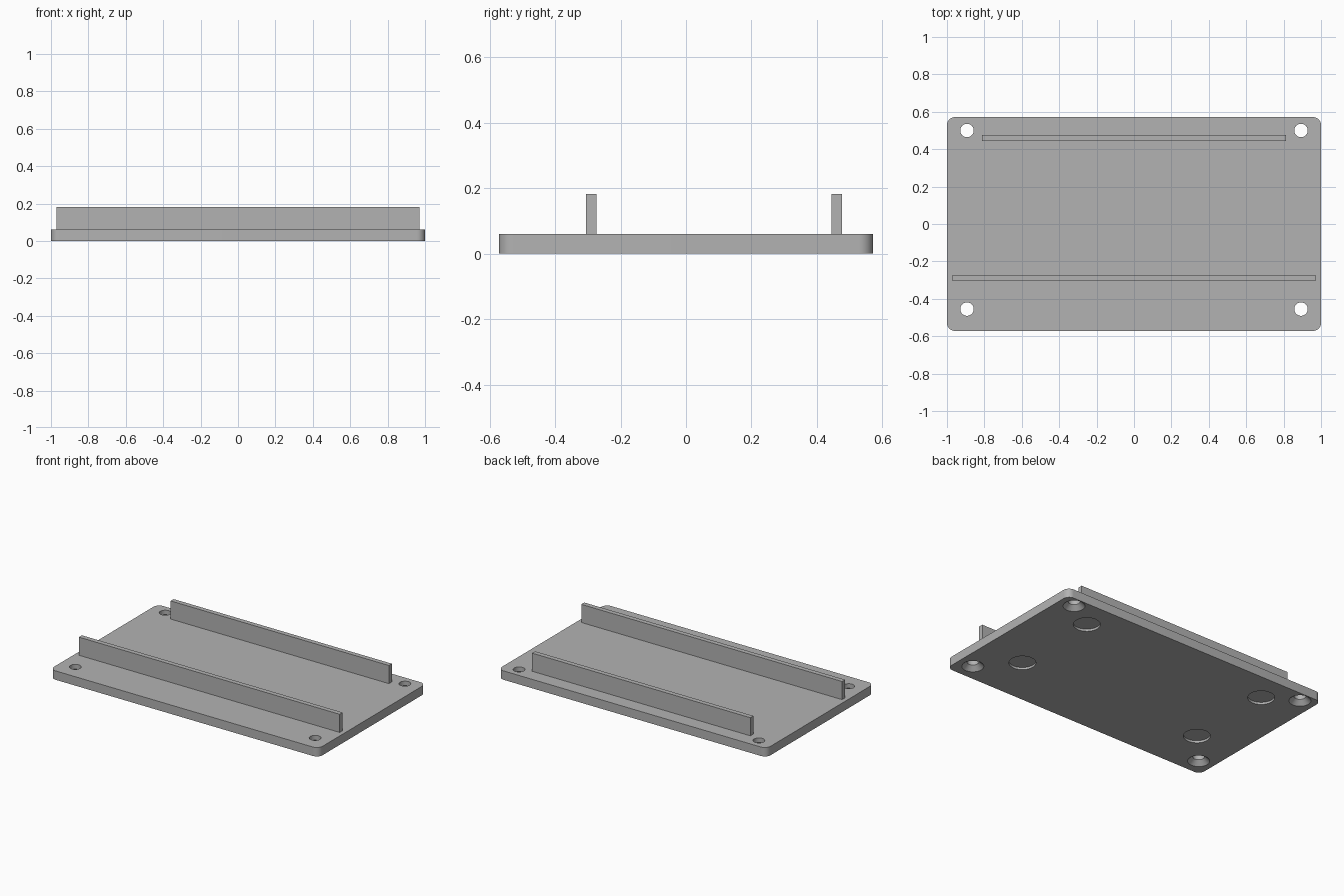
import bpy
import bmesh
import math
from mathutils import Vector

cube = bpy.data.objects.get("Cube")
if cube:
    bpy.data.objects.remove(cube, do_unlink=True)

grey = bpy.data.materials.new("plain grey")
grey.use_nodes = True
colour = (0.45, 0.45, 0.45, 1.0)
grey.diffuse_color = colour
grey.node_tree.nodes["Principled BSDF"].inputs["Base Color"].default_value = colour

THICK = 0.06
WIDTH, DEPTH = 2.0, 1.143


def finish(name, bm):
    bmesh.ops.recalc_face_normals(bm, faces=bm.faces)
    mesh = bpy.data.meshes.new(name)
    bm.to_mesh(mesh)
    bm.free()
    mesh.materials.append(grey)
    obj = bpy.data.objects.new(name, mesh)
    bpy.context.collection.objects.link(obj)
    return obj


def box(bm, size, centre):
    verts = bmesh.ops.create_cube(bm, size=1)["verts"]
    bmesh.ops.scale(bm, vec=size, verts=verts)
    bmesh.ops.translate(bm, vec=centre, verts=verts)


def lathe(bm, x, y, profile, sides=48):
    """Closed solid turned about a vertical axis from (radius, height) pairs."""
    rings = []
    for r, z in profile:
        rings.append([bm.verts.new((x + r * math.cos(a), y + r * math.sin(a), z))
                      for a in (math.tau * i / sides for i in range(sides))])
    for low, high in zip(rings, rings[1:]):
        for i in range(sides):
            j = (i + 1) % sides
            bm.faces.new((low[i], low[j], high[j], high[i]))
    bm.faces.new(rings[0])
    bm.faces.new(rings[-1])


# Base plate with rounded vertical corners
bm = bmesh.new()
box(bm, (WIDTH, DEPTH, THICK), (0, 0, THICK / 2))
uprights = [e for e in bm.edges
            if abs((e.verts[0].co - e.verts[1].co).normalized().z) > 0.9]
bmesh.ops.bevel(bm, geom=uprights, offset=0.043, segments=10,
                profile=0.5, affect='EDGES')
plate = finish("base_plate", bm)

# Cutter: countersunk screw holes and shallow round pockets underneath
screw = [(0.072, -0.005), (0.067, 0), (0.036, 0.03), (0.036, THICK + 0.02)]
pocket = [(0.082, -0.02), (0.082, 0.015)]
bm = bmesh.new()
for side in (-1, 1):
    for y in (-0.455, 0.5):
        lathe(bm, side * 0.893, y, screw)
    for y in (-0.23, 0.377):
        lathe(bm, side * 0.69, y, pocket)
cutter = finish("hole_cutter", bm)
cutter.hide_render = True

cut = plate.modifiers.new("holes", 'BOOLEAN')
cut.operation = 'DIFFERENCE'
cut.solver = 'EXACT'
cut.object = cutter
bpy.context.view_layer.objects.active = plate
plate.select_set(True)
bpy.ops.object.modifier_apply(modifier=cut.name)
bpy.data.objects.remove(cutter, do_unlink=True)
bpy.ops.object.shade_smooth_by_angle(angle=math.radians(30))

# Upright rails on top of the plate
RAIL_TOP = 0.182
for name, half_length, y in (("front_rail", 0.971, -0.289), ("back_rail", 0.813, 0.46)):
    bm = bmesh.new()
    box(bm, (half_length * 2, 0.032, RAIL_TOP - THICK), (0, y, (RAIL_TOP + THICK) / 2))
    finish(name, bm)
